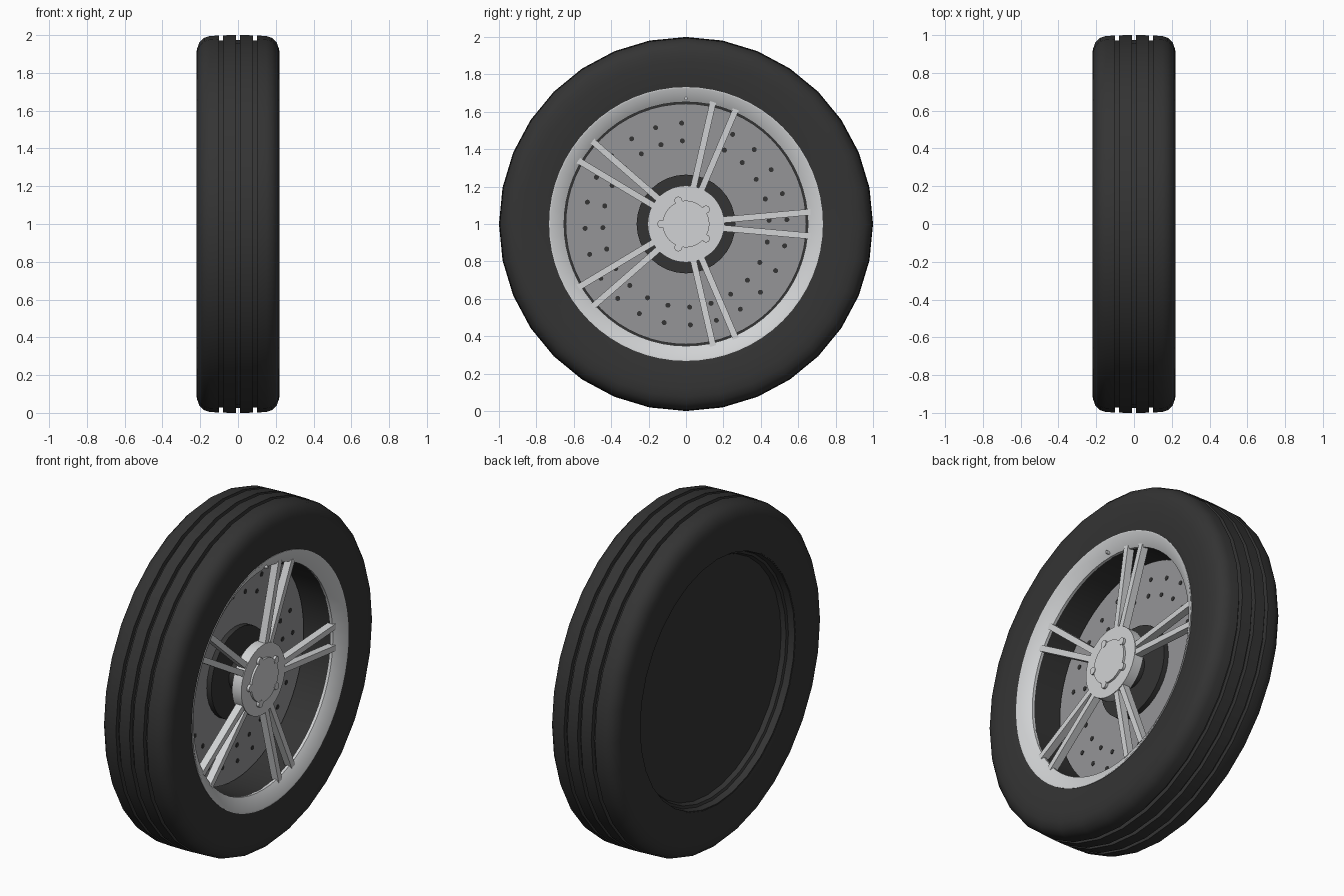
import bpy, bmesh
from math import sin, cos, pi, radians
from mathutils import Matrix, Vector

cube = bpy.data.objects.get("Cube")
if cube:
    bpy.data.objects.remove(cube, do_unlink=True)

CENTRE = Vector((0, 0, 1))


def material(name, r, g, b):
    m = bpy.data.materials.new(name)
    m.use_nodes = True
    m.diffuse_color = (r, g, b, 1)
    m.node_tree.nodes["Principled BSDF"].inputs["Base Color"].default_value = (r, g, b, 1)
    return m


RUBBER = material("black rubber", 0.034, 0.034, 0.034)
ALLOY = material("light alloy", 0.64, 0.65, 0.66)
STEEL = material("grey steel", 0.30, 0.30, 0.31)


def finish(bm, name, mat, angle=35):
    bmesh.ops.recalc_face_normals(bm, faces=bm.faces)
    mesh = bpy.data.meshes.new(name)
    bm.to_mesh(mesh)
    bm.free()
    ob = bpy.data.objects.new(name, mesh)
    bpy.context.collection.objects.link(ob)
    mesh.materials.append(mat)
    if angle:
        bpy.ops.object.select_all(action="DESELECT")
        ob.select_set(True)
        bpy.context.view_layer.objects.active = ob
        bpy.ops.object.shade_smooth_by_angle(angle=radians(angle))
    return ob


def polar(x, r, a):
    """Point at distance r and angle a around the axle."""
    return CENTRE + Vector((x, r * cos(a), r * sin(a)))


def revolve(name, profile, mat, segments=64, angle=35):
    """Turn a closed (x, radius) profile around the axle."""
    bm = bmesh.new()
    rings = [[bm.verts.new(polar(x, r, 2 * pi * i / segments)) for x, r in profile]
             for i in range(segments)]
    n = len(profile)
    for i in range(segments):
        a, b = rings[i], rings[(i + 1) % segments]
        for j in range(n):
            k = (j + 1) % n
            bm.faces.new((a[j], a[k], b[k], b[j]))
    return finish(bm, name, mat, angle)


def add_cylinder(bm, x0, x1, radius, r=0, a=0, segments=12):
    """Cylinder along the axle direction, centred at polar position (r, a)."""
    place = Matrix.Translation(polar((x0 + x1) / 2, r, a)) @ Matrix.Rotation(pi / 2, 4, "Y")
    bmesh.ops.create_cone(bm, cap_ends=True, segments=segments, radius1=radius,
                          radius2=radius, depth=x1 - x0, matrix=place)


def cylinder(name, x0, x1, radius, mat, segments=64):
    bm = bmesh.new()
    add_cylinder(bm, x0, x1, radius, segments=segments)
    return finish(bm, name, mat)


# Tyre: right half of the section, with grooves, mirrored to the left
half = [(0.011, 0.973), (0.011, 1.0), (0.079, 0.999), (0.079, 0.972), (0.101, 0.972),
        (0.101, 0.998), (0.15, 0.995), (0.18, 0.985), (0.205, 0.96), (0.218, 0.925),
        (0.221, 0.88), (0.219, 0.80), (0.208, 0.728)]
tyre_profile = [(-x, r) for x, r in reversed(half)] + half
revolve("tyre", tyre_profile, RUBBER, 32, 40)

# Rim lip sloping inward, and the dark barrel behind it
revolve("rim_lip", [(0.19, 0.732), (0.212, 0.732), (0.212, 0.724), (0.165, 0.652),
                    (0.15, 0.652), (0.15, 0.70)], ALLOY)
revolve("rim_barrel", [(0.16, 0.70), (0.16, 0.657), (-0.13, 0.657), (-0.14, 0.69),
                       (-0.165, 0.70), (-0.17, 0.715), (-0.206, 0.722),
                       (-0.206, 0.732), (-0.15, 0.735)], RUBBER, 32, 20)
cylinder("back_plate", -0.14, -0.12, 0.697, RUBBER)

# Brake disc with its bell and axle
cylinder("brake_disc", -0.055, -0.02, 0.643, STEEL)
cylinder("brake_bell", -0.12, 0.01, 0.264, RUBBER, 32)
cylinder("axle", 0.0, 0.12, 0.10, RUBBER, 32)

# Two rings of drilled holes in the disc
bm = bmesh.new()
for i in range(24):
    for r in (0.445, 0.54):
        add_cylinder(bm, -0.022, -0.017, 0.0135, r, radians(2.5 + 15 * i))
finish(bm, "disc_holes", RUBBER)

# Five pairs of spreading spokes
bm = bmesh.new()
for i in range(5):
    a = 2 * pi * i / 5
    out, across = Vector((0, cos(a), sin(a))), Vector((0, -sin(a), cos(a)))
    for side in (-1, 1):
        ends = []
        for x, r, t in ((0.138, 0.17, 0.02), (0.155, 0.665, 0.064)):
            mid = CENTRE + out * r + across * side * t + Vector((x, 0, 0))
            ends.append([bm.verts.new(mid + across * w * 0.017 + Vector((d * 0.022, 0, 0)))
                         for w, d in ((-1, -1), (1, -1), (1, 1), (-1, 1))])
        p, q = ends
        bm.faces.new(p)
        bm.faces.new(q)
        for j in range(4):
            k = (j + 1) % 4
            bm.faces.new((p[j], p[k], q[k], q[j]))
finish(bm, "spokes", ALLOY, 0)

# Hub, centre cap and wheel bolts between the spokes
cylinder("hub", 0.105, 0.165, 0.205, ALLOY)
cylinder("centre_cap", 0.16, 0.177, 0.125, ALLOY, 48)
bm = bmesh.new()
for i in range(5):
    add_cylinder(bm, 0.16, 0.18, 0.021, 0.132, radians(36 + 72 * i), 16)
finish(bm, "wheel_bolts", ALLOY)

# Valve stem on the slope of the rim
bm = bmesh.new()
add_cylinder(bm, 0.165, 0.195, 0.009, 0.672, pi / 2)
finish(bm, "valve_stem", ALLOY)
